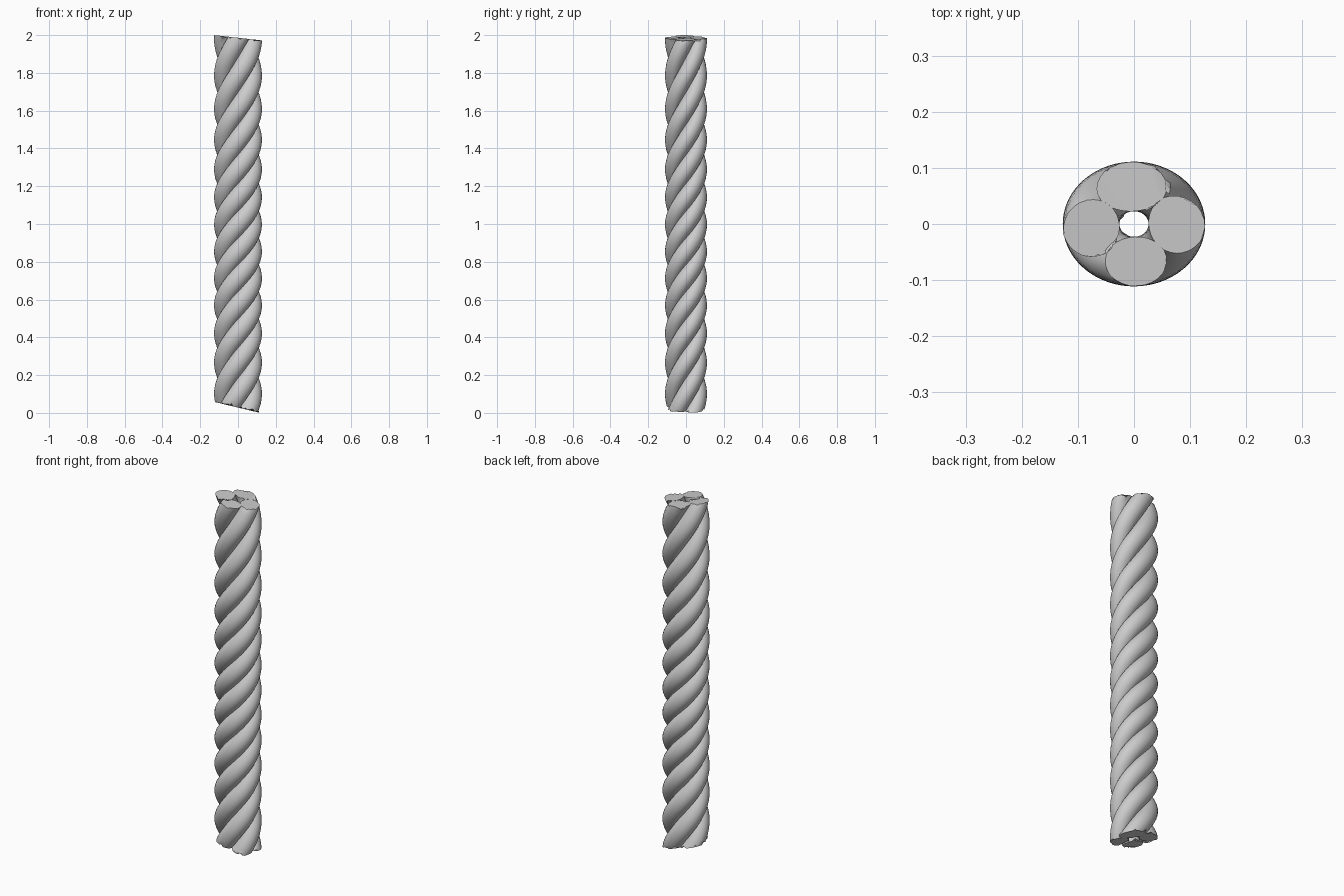
import bpy, bmesh, random
from math import sin, cos, pi
from mathutils import Vector

if "Cube" in bpy.data.objects:
    bpy.data.objects.remove(bpy.data.objects["Cube"])

random.seed(4)
STRANDS = 4
HELIX_R, STRAND_R = 0.0765, 0.0505
SQUASH_Y = 0.875
SIDES, STEPS = 28, 150
K0, K1 = -1.6, 13.2          # path range in quarter turns


def path(k, phase):
    # right-handed helix, twisted tighter around the middle
    a = k * pi / 2 + phase
    z = 0.1 + 0.141 * k + 0.0004 * ((k - 5) ** 3 + 125)
    return Vector((HELIX_R * cos(a), HELIX_R * sin(a), z))


def cut(bm, point, normal):
    # trim an end with a slanted plane, cap it and fray the rim
    n = Vector(normal).normalized()
    geom = bm.verts[:] + bm.edges[:] + bm.faces[:]
    bmesh.ops.bisect_plane(bm, geom=geom, plane_co=point, plane_no=n, clear_outer=True)
    rim = [v for v in bm.verts if abs((v.co - Vector(point)).dot(n)) < 1e-5]
    edges = [e for e in bm.edges if e.is_boundary and all(v in rim for v in e.verts)]
    bmesh.ops.holes_fill(bm, edges=edges, sides=0)
    for v in rim:
        if random.random() < 0.4:
            v.co -= n * random.uniform(0.0, 0.014)


def strand(i):
    bm = bmesh.new()
    rings = []
    for s in range(STEPS + 1):
        k = K0 + (K1 - K0) * s / STEPS
        c = path(k, i * 2 * pi / STRANDS)
        t = (path(k + 0.01, i * 2 * pi / STRANDS) - c).normalized()
        u = Vector((c.x, c.y, 0)).normalized()
        w = t.cross(u).normalized()
        ring = []
        for j in range(SIDES):
            a = 2 * pi * j / SIDES
            p = c + STRAND_R * (u * cos(a) + w * sin(a))
            p.y *= SQUASH_Y
            ring.append(bm.verts.new(p))
        rings.append(ring)
    for r0, r1 in zip(rings, rings[1:]):
        for j in range(SIDES):
            n = (j + 1) % SIDES
            bm.faces.new((r0[j], r0[n], r1[n], r1[j]))
    cut(bm, (0, 0, 1.986), (0.11, 0, 1))
    cut(bm, (0, 0, 0.028), (-0.24, 0, -1))
    bmesh.ops.recalc_face_normals(bm, faces=bm.faces[:])
    me = bpy.data.meshes.new(f"rope_strand_{i + 1}")
    bm.to_mesh(me)
    bm.free()
    ob = bpy.data.objects.new(me.name, me)
    bpy.context.collection.objects.link(ob)
    return ob


# Four twisted strands
strands = [strand(i) for i in range(STRANDS)]
for ob in strands:
    ob.select_set(True)
bpy.context.view_layer.objects.active = strands[0]
bpy.ops.object.shade_smooth_by_angle(angle=0.7)
